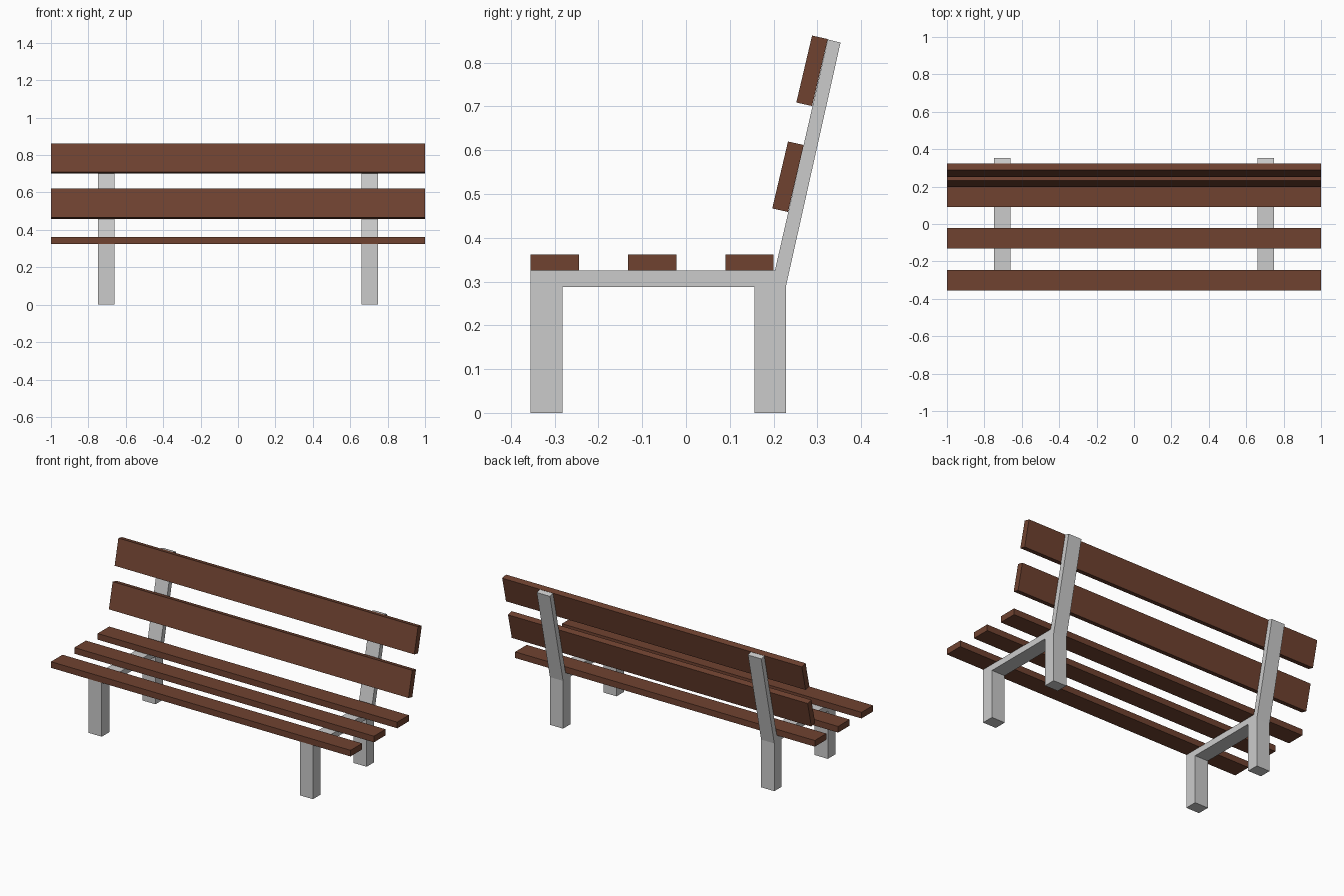
import bpy, bmesh

if "Cube" in bpy.data.objects:
    bpy.data.objects.remove(bpy.data.objects["Cube"])

wood = bpy.data.materials.new("brown_wood")
wood.diffuse_color = (0.16, 0.055, 0.03, 1)
wood.use_nodes = True
wood.node_tree.nodes["Principled BSDF"].inputs["Base Color"].default_value = wood.diffuse_color


def extrude_profile(name, profile, x0, x1, material=None):
    """Extrude a closed (y, z) outline along x."""
    bm = bmesh.new()
    face = bm.faces.new([bm.verts.new((x0, y, z)) for y, z in profile])
    ext = bmesh.ops.extrude_face_region(bm, geom=[face])
    moved = [v for v in ext["geom"] if isinstance(v, bmesh.types.BMVert)]
    bmesh.ops.translate(bm, verts=moved, vec=(x1 - x0, 0, 0))
    bmesh.ops.recalc_face_normals(bm, faces=bm.faces)
    mesh = bpy.data.meshes.new(name)
    bm.to_mesh(mesh)
    bm.free()
    if material:
        mesh.materials.append(material)
    obj = bpy.data.objects.new(name, mesh)
    bpy.context.collection.objects.link(obj)
    return obj


# Side frames: front leg, seat rail, back leg and leaning back post in one outline
frame = [(-0.355, 0), (-0.282, 0), (-0.282, 0.288), (0.157, 0.288),
         (0.157, 0), (0.228, 0), (0.228, 0.288), (0.353, 0.846),
         (0.324, 0.853), (0.203, 0.325), (-0.355, 0.325)]
for side, x in (("left", -0.705), ("right", 0.705)):
    extrude_profile(f"{side}_frame", frame, x - 0.044, x + 0.044)

# Seat slats
for i, y in enumerate((-0.355, -0.132, 0.09)):
    slat = [(y, 0.325), (y + 0.11, 0.325), (y + 0.11, 0.362), (y, 0.362)]
    extrude_profile(f"seat_slat_{i + 1}", slat, -1, 1, wood)

# Backrest slats, resting on the leaning posts
for i, (y, z) in enumerate(((0.233, 0.459), (0.288, 0.701))):
    slat = [(y, z), (y + 0.036, z + 0.153), (y, z + 0.161), (y - 0.036, z + 0.008)]
    extrude_profile(f"back_slat_{i + 1}", slat, -1, 1, wood)
